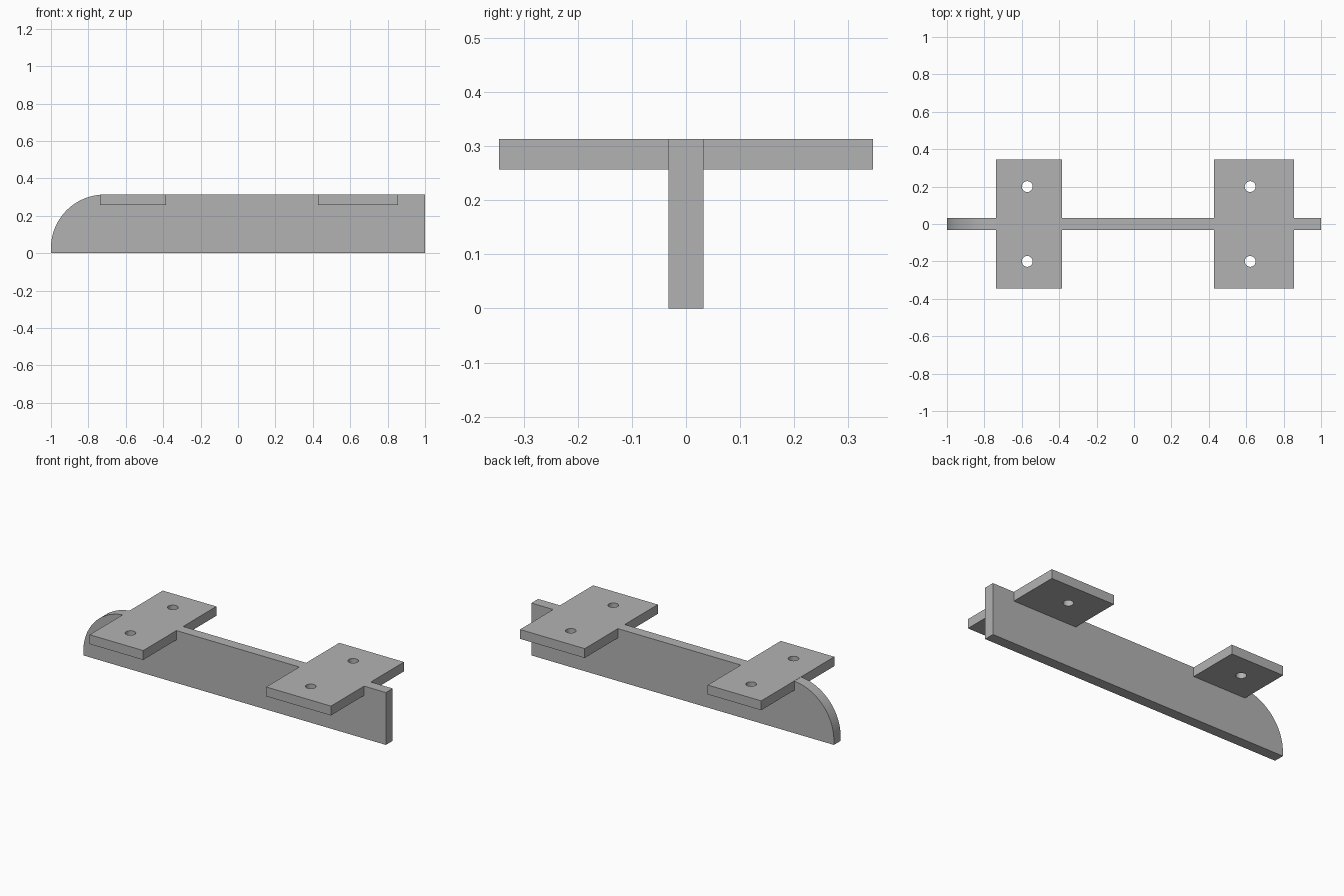
import bpy, bmesh
from math import sin, cos, pi

if "Cube" in bpy.data.objects:
    bpy.data.objects.remove(bpy.data.objects["Cube"], do_unlink=True)

HEIGHT, HALF_THICK = 0.313, 0.032
RADIUS = 0.286
PLATE_BOTTOM, PLATE_HALF_DEPTH = 0.257, 0.345
HOLE_RADIUS, HOLE_Y = 0.029, 0.2

grey = bpy.data.materials.new("plain grey")
grey.use_nodes = True
colour = (0.45, 0.45, 0.45, 1)
grey.diffuse_color = colour
grey.node_tree.nodes["Principled BSDF"].inputs["Base Color"].default_value = colour


def prism(name, outline, offset):
    """Extrude a flat outline along the offset into a closed solid."""
    bm = bmesh.new()
    face = bm.faces.new([bm.verts.new(p) for p in outline])
    result = bmesh.ops.extrude_face_region(bm, geom=[face], use_keep_orig=True)
    moved = [v for v in result["geom"] if isinstance(v, bmesh.types.BMVert)]
    bmesh.ops.translate(bm, verts=moved, vec=offset)
    bmesh.ops.recalc_face_normals(bm, faces=bm.faces)
    mesh = bpy.data.meshes.new(name)
    bm.to_mesh(mesh)
    bm.free()
    mesh.materials.append(grey)
    obj = bpy.data.objects.new(name, mesh)
    bpy.context.collection.objects.link(obj)
    return obj


def combine(target, tool, operation):
    """Apply a boolean and discard the tool."""
    bpy.context.view_layer.objects.active = target
    mod = target.modifiers.new(operation.lower(), "BOOLEAN")
    mod.operation, mod.object, mod.solver = operation, tool, "EXACT"
    bpy.ops.object.modifier_apply(modifier=mod.name)
    bpy.data.objects.remove(tool, do_unlink=True)


# Upright rail with one rounded upper corner
arc = [(-1 + RADIUS * (1 - cos(a)), HEIGHT - RADIUS * (1 - sin(a)))
       for a in (pi / 2 * i / 32 for i in range(33))]
side = [(1, 0), (-1, 0)] + arc + [(1, HEIGHT)]
rail = prism("mounting_rail", [(x, -HALF_THICK, z) for x, z in side],
             (0, 2 * HALF_THICK, 0))

# Cross plates, flush with the top of the rail, each with two screw holes
for name, x0, x1, hole_x in (("right_plate", -0.739, -0.385, -0.571),
                             ("left_plate", 0.428, 0.856, 0.621)):
    d = PLATE_HALF_DEPTH
    corners = [(x0, -d), (x1, -d), (x1, d), (x0, d)]
    plate = prism(name, [(x, y, PLATE_BOTTOM) for x, y in corners],
                  (0, 0, HEIGHT - PLATE_BOTTOM))
    for y in (-HOLE_Y, HOLE_Y):
        circle = [(hole_x + HOLE_RADIUS * cos(2 * pi * i / 32),
                   y + HOLE_RADIUS * sin(2 * pi * i / 32), PLATE_BOTTOM - 0.05)
                  for i in range(32)]
        combine(plate, prism("hole_cutter", circle, (0, 0, 0.2)), "DIFFERENCE")
    combine(rail, plate, "UNION")

# Smooth the rounded corner and holes, keep the edges crisp
bpy.ops.object.select_all(action="DESELECT")
rail.select_set(True)
bpy.context.view_layer.objects.active = rail
bpy.ops.object.shade_smooth_by_angle(angle=pi / 6)
